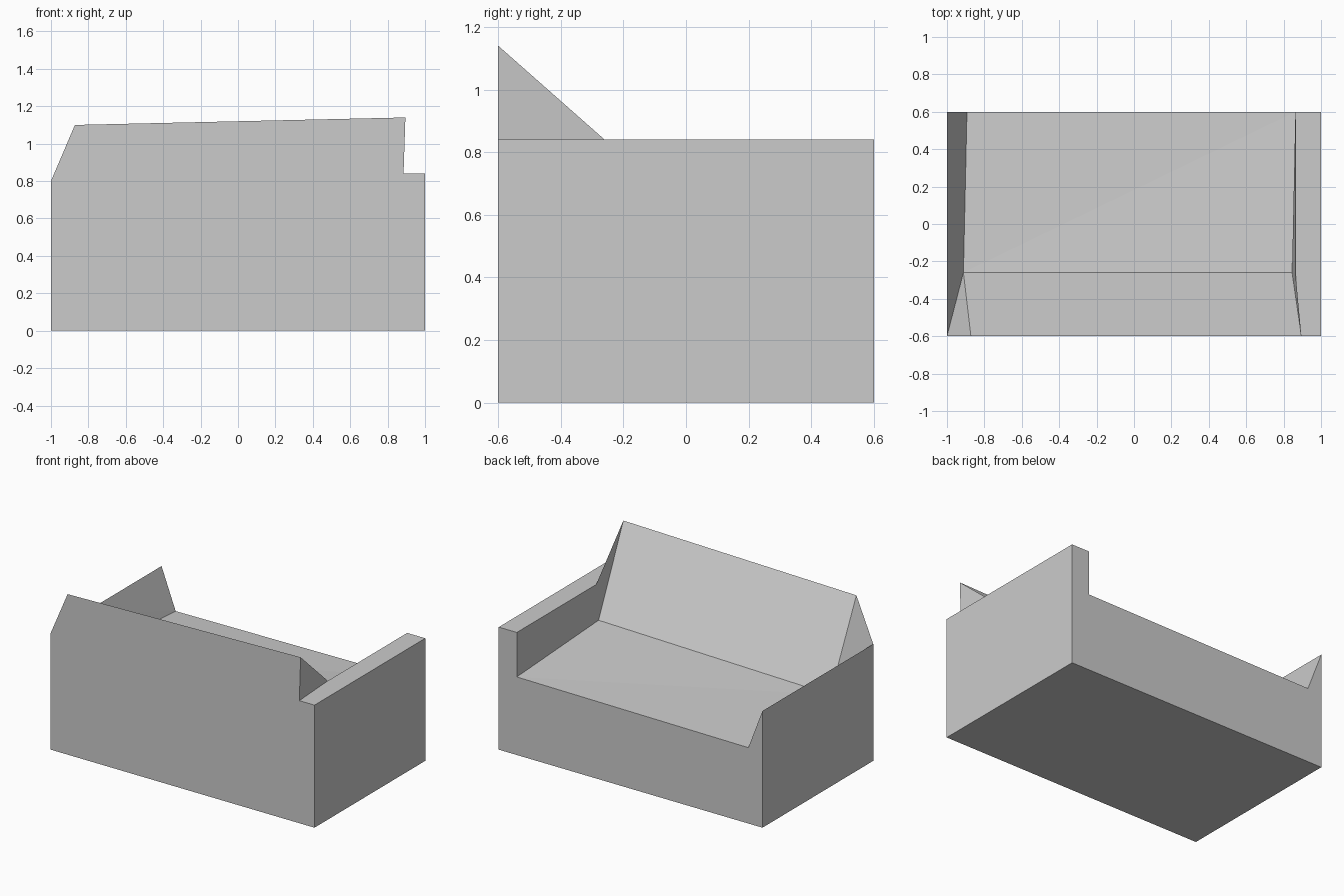
import bpy
import bmesh

# Remove the default cube only
cube = bpy.data.objects.get("Cube")
if cube:
    bpy.data.objects.remove(cube, do_unlink=True)

# Single upholstery colour
GREY = (0.6, 0.6, 0.6, 1.0)
fabric = bpy.data.materials.new("plain_grey")
fabric.use_nodes = True
fabric.diffuse_color = GREY
fabric.node_tree.nodes["Principled BSDF"].inputs["Base Color"].default_value = GREY


def section(low_arm, seat_low, seat_high, high_arm_inner):
    """Outline across the sofa: low arm top, two inner points, high arm top."""
    return [(-1, 0), (-1, low_arm), seat_low, seat_high,
            (high_arm_inner, 0.84), (1, 0.84), (1, 0)]


# Cross-sections from the open seat edge to the tall backrest panel
sections = [
    (0.60, section(0.80, (-0.893, 0.52), (0.863, 0.535), 0.863)),
    (-0.26, section(0.80, (-0.912, 0.56), (0.845, 0.60), 0.863)),
    (-0.60, section(0.80, (-0.872, 1.10), (0.895, 1.14), 0.885)),
]


def loft(name, sections):
    """Skin the sections into one closed, flat-faced body."""
    bm = bmesh.new()
    rings = [[bm.verts.new((x, y, z)) for x, z in pts] for y, pts in sections]
    for a, b in zip(rings, rings[1:]):
        for i in range(len(a)):
            j = (i + 1) % len(a)
            # Fold each strip along the same diagonal for crisp corner facets
            bm.faces.new((a[i], a[j], b[i]))
            bm.faces.new((a[j], b[j], b[i]))
    bm.faces.new(rings[0])
    bm.faces.new(rings[-1])
    bmesh.ops.recalc_face_normals(bm, faces=bm.faces)
    # Merge flat neighbours on the outer walls, base and arm tops
    bmesh.ops.dissolve_limit(bm, angle_limit=0.005,
                             verts=bm.verts, edges=bm.edges)
    mesh = bpy.data.meshes.new(name)
    bm.to_mesh(mesh)
    bm.free()
    mesh.materials.append(fabric)
    obj = bpy.data.objects.new(name, mesh)
    bpy.context.collection.objects.link(obj)
    return obj


loft("sofa_body", sections)
